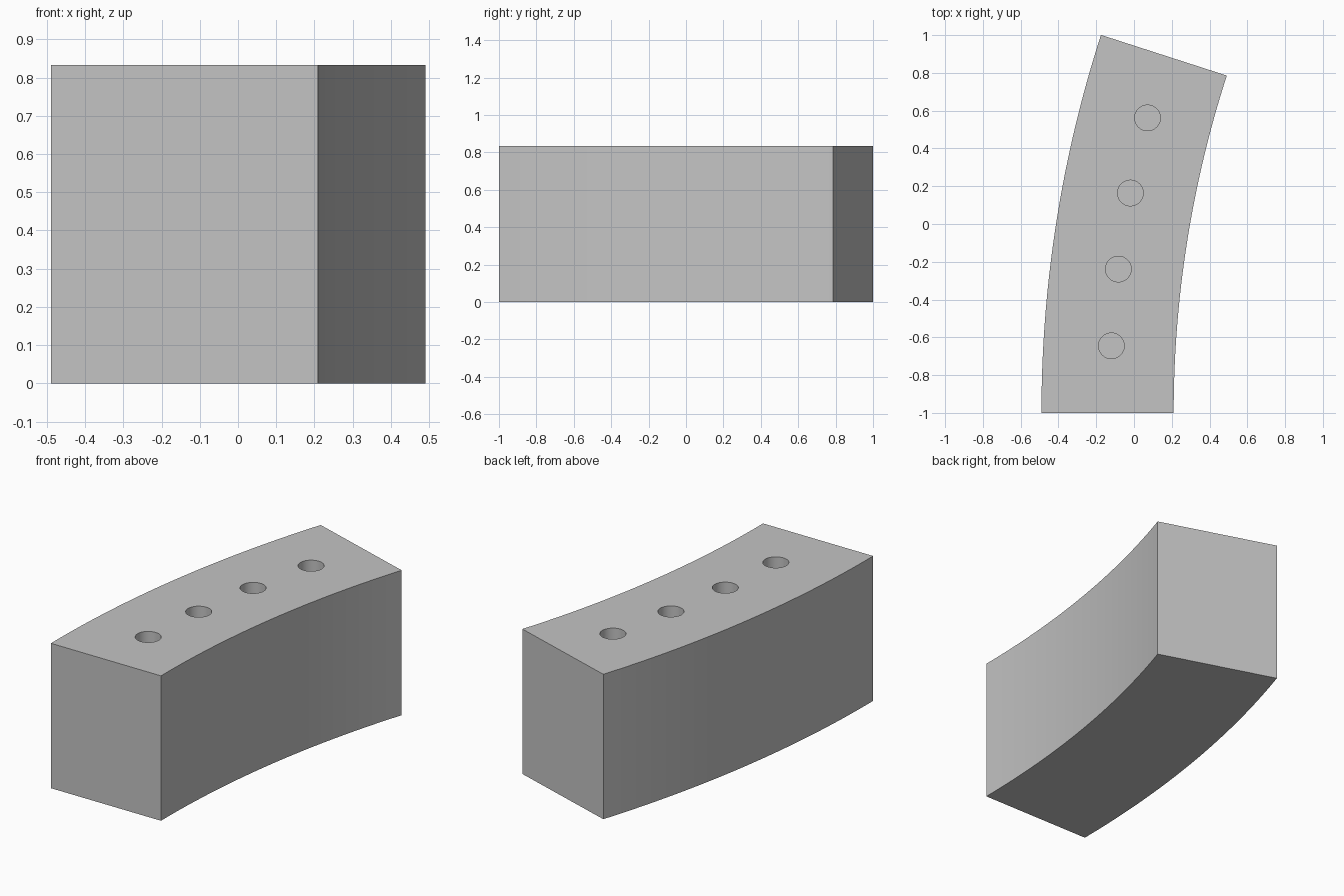
import bpy
import bmesh
from math import sin, cos, radians
from mathutils import Matrix, Vector

if "Cube" in bpy.data.objects:
    bpy.data.objects.remove(bpy.data.objects["Cube"])

OUTER, INNER, SWEEP = 6.51, 5.81, radians(17.9)
CENTRE_X, CENTRE_Y = 6.02, -1.0
HEIGHT, STEPS = 0.833, 32
HOLE_ARC, HOLE_RADIUS, HOLE_DEPTH = 6.15, 0.068, 0.4


def arc_point(radius, angle, z=0.0):
    return Vector((CENTRE_X - radius * cos(angle), CENTRE_Y + radius * sin(angle), z))


def make_object(name, bm):
    bmesh.ops.recalc_face_normals(bm, faces=bm.faces)
    mesh = bpy.data.meshes.new(name)
    bm.to_mesh(mesh)
    bm.free()
    obj = bpy.data.objects.new(name, mesh)
    bpy.context.collection.objects.link(obj)
    return obj


grey = bpy.data.materials.new("plain grey")
grey.use_nodes = True
colour = (0.55, 0.55, 0.55, 1.0)
grey.diffuse_color = colour
grey.node_tree.nodes["Principled BSDF"].inputs["Base Color"].default_value = colour

# Curved block: an arc-shaped outline extruded upward
angles = [SWEEP * i / STEPS for i in range(STEPS + 1)]
outline = [arc_point(OUTER, a) for a in angles]
outline += [arc_point(INNER, a) for a in reversed(angles)]
bm = bmesh.new()
base = bm.faces.new([bm.verts.new(p) for p in outline])
top = bmesh.ops.extrude_face_region(bm, geom=[base], use_keep_orig=True)["geom"]
bmesh.ops.translate(bm, vec=(0, 0, HEIGHT),
                    verts=[v for v in top if isinstance(v, bmesh.types.BMVert)])
block = make_object("curved_block", bm)
block.data.materials.append(grey)

# Row of blind round holes along the arc
bm = bmesh.new()
for i in range(4):
    spot = arc_point(HOLE_ARC, radians(3.31 + 3.8 * i), HEIGHT)
    bmesh.ops.create_cone(bm, cap_ends=True, segments=48, radius1=HOLE_RADIUS,
                          radius2=HOLE_RADIUS, depth=2 * HOLE_DEPTH,
                          matrix=Matrix.Translation(spot))
cutter = make_object("hole_cutter", bm)
cutter.data.materials.append(grey)
cutter.hide_render = True

cut = block.modifiers.new("holes", 'BOOLEAN')
cut.operation = 'DIFFERENCE'
cut.solver = 'EXACT'
cut.object = cutter
bpy.ops.object.select_all(action='DESELECT')
block.select_set(True)
bpy.context.view_layer.objects.active = block
bpy.ops.object.modifier_apply(modifier=cut.name)
bpy.data.objects.remove(cutter)

# Smooth curved walls, crisp edges
bpy.ops.object.shade_smooth_by_angle(angle=radians(30))
